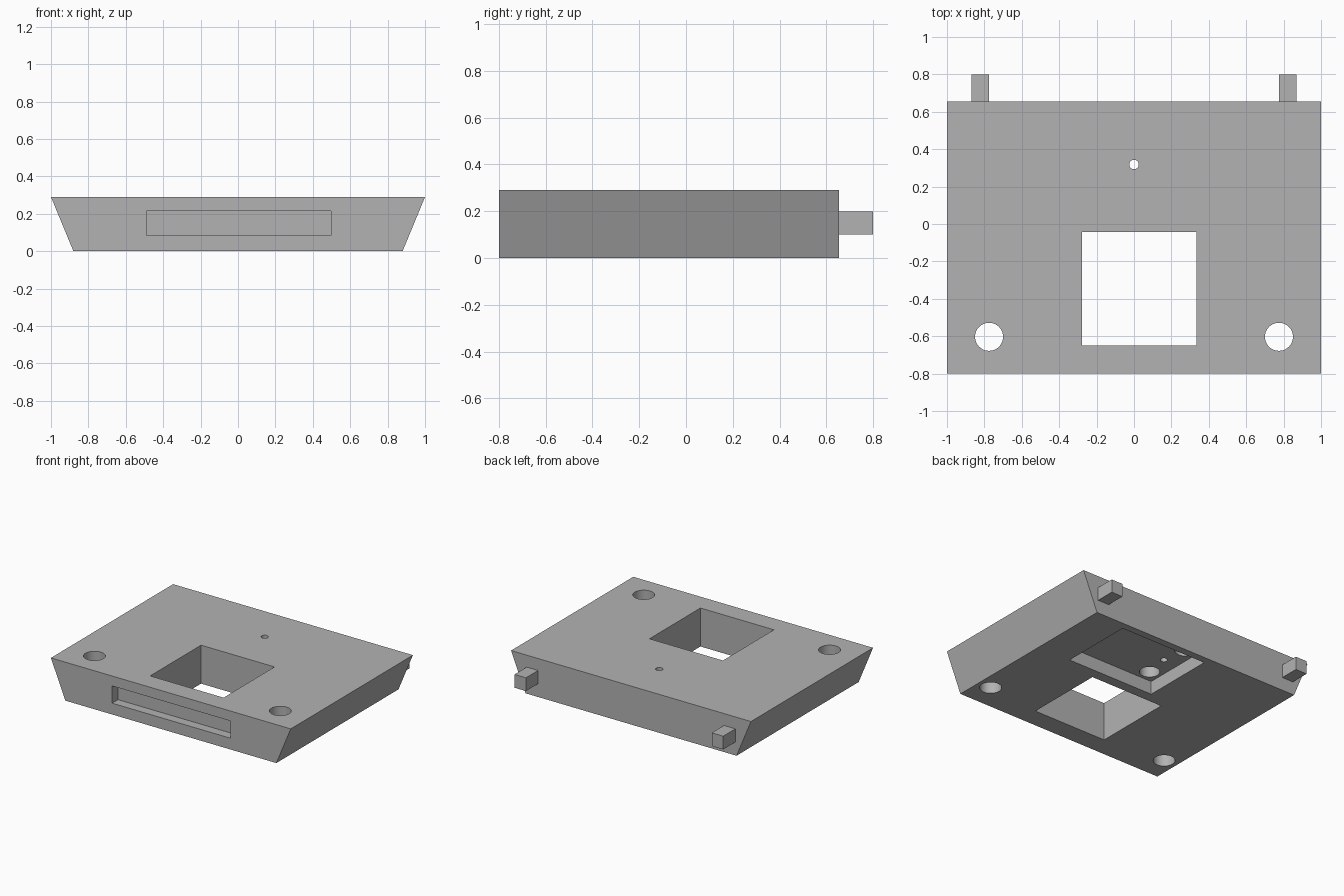
import bpy
import bmesh
import math

if "Cube" in bpy.data.objects:
    bpy.data.objects.remove(bpy.data.objects["Cube"])

grey = bpy.data.materials.new("light grey")
grey.diffuse_color = (0.45, 0.45, 0.45, 1)
grey.use_nodes = True
grey.node_tree.nodes["Principled BSDF"].inputs["Base Color"].default_value = grey.diffuse_color


def finish(bm, name):
    mesh = bpy.data.meshes.new(name)
    bmesh.ops.recalc_face_normals(bm, faces=bm.faces)
    bm.to_mesh(mesh)
    bm.free()
    mesh.materials.append(grey)
    obj = bpy.data.objects.new(name, mesh)
    bpy.context.collection.objects.link(obj)
    return obj


def box(name, x0, x1, y0, y1, z0, z1):
    bm = bmesh.new()
    bmesh.ops.create_cube(bm, size=1)
    for v in bm.verts:
        v.co = (x1 if v.co.x > 0 else x0,
                y1 if v.co.y > 0 else y0,
                z1 if v.co.z > 0 else z0)
    return finish(bm, name)


def cylinder(name, x, y, r, z0, z1):
    bm = bmesh.new()
    bmesh.ops.create_cone(bm, cap_ends=True, segments=48, radius1=r, radius2=r, depth=z1 - z0)
    bmesh.ops.translate(bm, verts=bm.verts, vec=(x, y, (z0 + z1) / 2))
    return finish(bm, name)


# Body: slab with sides that lean outward toward the top
bm = bmesh.new()
profile = [(-0.88, 0), (0.88, 0), (1, 0.29), (-1, 0.29)]
face = bm.faces.new([bm.verts.new((x, -0.8, z)) for x, z in profile])
ext = bmesh.ops.extrude_face_region(bm, geom=[face])
bmesh.ops.translate(bm, vec=(0, 1.455, 0),
                    verts=[g for g in ext["geom"] if isinstance(g, bmesh.types.BMVert)])
body = finish(bm, "body")

# Cutters: square window, front slot, underside pocket and round holes
cutters = [
    box("window_cutter", -0.278, 0.335, -0.65, -0.043, -0.1, 0.4),
    box("front_slot_cutter", -0.49, 0.497, -0.9, -0.73, 0.085, 0.215),
    box("pocket_cutter", -0.123, 0.605, 0.036, 0.60, -0.1, 0.10),
    cylinder("pin_hole_cutter", 0, 0.318, 0.025, -0.1, 0.4),
]
for side in (-1, 1):
    cutters.append(cylinder("corner_hole_cutter", side * 0.775, -0.603, 0.075, -0.1, 0.4))
    # Blind holes in the pocket ceiling, either side of the pin hole
    cutters.append(cylinder("blind_hole_cutter", -0.03, 0.318 + side * 0.188, 0.07, 0.05, 0.20))

bpy.context.view_layer.objects.active = body
body.select_set(True)
for cutter in cutters:
    mod = body.modifiers.new("cut", 'BOOLEAN')
    mod.operation = 'DIFFERENCE'
    mod.solver = 'EXACT'
    mod.object = cutter
    bpy.ops.object.modifier_apply(modifier=mod.name)
    bpy.data.objects.remove(cutter)
bpy.ops.object.shade_smooth_by_angle(angle=math.radians(30))

# Square pegs on the back
for side, name in ((-1, "left_peg"), (1, "right_peg")):
    xs = sorted((side * 0.775, side * 0.87))
    box(name, xs[0], xs[1], 0.655, 0.80, 0.10, 0.20)
